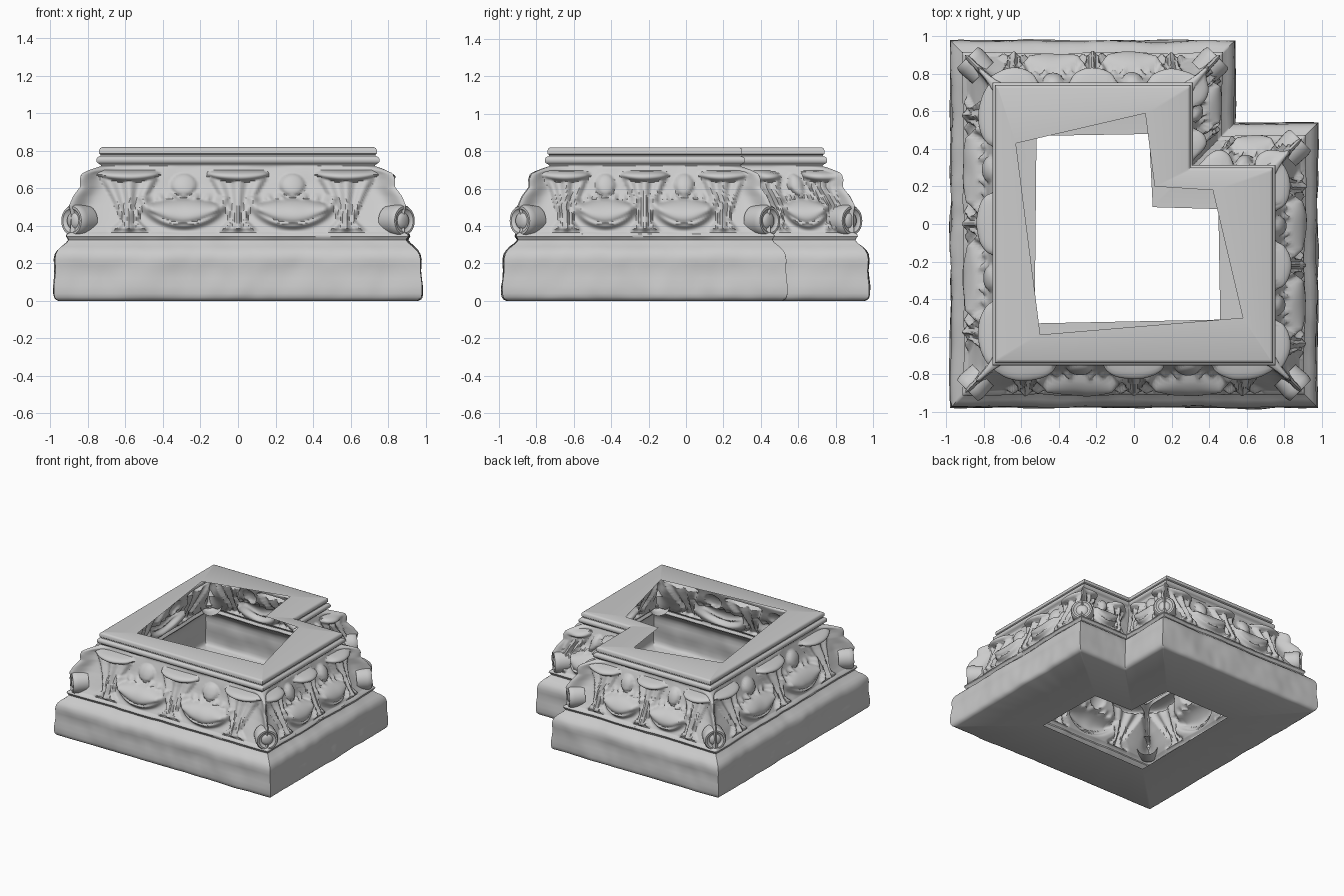
import bpy, bmesh, math
from mathutils import Vector, Matrix, noise

if "Cube" in bpy.data.objects:
    bpy.data.objects.remove(bpy.data.objects["Cube"])

# L-shaped plan at the top rim, counter-clockwise, and the two ragged openings
PLAN = [(-.74, -.74), (.74, -.74), (.74, .30), (.30, .30), (.30, .74), (-.74, .74)]
TOP_HOLE = [(-.50, -.59), (.58, -.50), (.42, .18), (.11, .20), (.06, .59), (-.63, .43)]
LOW_HOLE = [(-.53, -.53), (.46, -.51), (.45, .08), (.10, .09), (.08, .48), (-.52, .47)]
CONCAVE = 3

# Profile keys: (z, outward offset)
RIM = [(.82, -.016), (.816, -.006), (.806, 0), (.786, 0), (.78, -.008), (.774, -.008),
       (.768, .008), (.758, .014), (.742, .014), (.734, .006), (.726, -.008)]
BELL = [(.72, -.01), (.66, .012), (.60, .032), (.52, .068), (.45, .105), (.40, .13), (.365, .15)]
BASE = [(.357, .168), (.345, .172), (.335, .165), (.325, .16), (.31, .172), (.29, .198), (.27, .218),
        (.25, .23), (.22, .236), (.19, .234), (.16, .232), (.12, .236), (.08, .241),
        (.04, .242), (.02, .238), (.008, .23), (0, .215)]
# Height of the leaf running down each corner
RIDGE = [(.72, .0), (.70, .05), (.68, .085), (.65, .085), (.61, .07), (.56, .085),
         (.51, .085), (.46, .05), (.40, .02), (.36, 0)]


def lerp_keys(keys, z):
    for (z0, a), (z1, b) in zip(keys, keys[1:]):
        if z1 <= z <= z0:
            return a + (b - a) * (z0 - z) / (z0 - z1)
    return 0


def gauss(x, w):
    return math.exp(-(x / w) ** 2)


def dome(x, z, w, h):
    return math.sqrt(max(0, 1 - (x / w) ** 2 - (z / h) ** 2))


# Ornament layout per side: (curled tips, hanging lobes, lobe half width)
LONG = ([-.58, 0, .58], [-.29, .29], .23)
MEDIUM = ([-.42, 0, .42], [-.21, .21], .175)
SHORT = ([-.16, .14], [0], .13)
LAYOUT = [LONG, MEDIUM, SHORT, SHORT, MEDIUM, LONG]


def carving(x, z, layout):
    """Relief height of the leaf carving at x along a side, height z."""
    tips, lobes, w = layout
    h = 0
    for c in lobes:
        d = x - c
        # draped bowl outline, folds inside it and the eye-shaped lip
        r = math.hypot(d / w, (z - .57) / .17)
        if z < .58:
            fade = min(1, (.58 - z) / .03)
            h = max(h, .05 * gauss(r - .95, .13) * fade)
            if r < 1:
                h = max(h, fade * .022 * (1 - r) * (1 + math.cos(r * 22)))
        arc = .07 * max(0, 1 - (d / w) ** 2)
        mid = .475 + .03 * (d / w) ** 2
        if abs(z - mid) < arc:
            h = max(h, .075 * math.sqrt(1 - ((z - mid) / arc) ** 2) * min(1, arc / .03))
        # small bud above the bowl
        h = max(h, .035 * dome(d, z - .62, w * .3, .06))
    for c in tips:
        d = x - c
        # curled leaf tip
        h = max(h, .085 * dome(d, z - .665 - .5 * d * d, w * .72, .032))
        # tapering tongue with folds, flaring at its foot
        if z < .66:
            tw = w * (.2 + .5 * max(0, (z - .42) / .24) ** 1.3 + .35 * max(0, (.43 - z) / .07))
            q = abs(d) / tw
            if q < 1:
                fold = .7 + .3 * math.cos(q * 8)
                h = max(h, .05 * math.sqrt(1 - q * q) * fold * min(1, (z - .36) / .03))
    return h * min(1, max(0, (z - .362) / .02))


def build_shell():
    bell_rows = [(.72 - .355 * i / 48,) for i in range(49)]
    rows = RIM + [(z, lerp_keys(BELL, z)) for (z,) in bell_rows] + BASE
    bm = bmesh.new()
    loops = [[] for _ in range(len(rows) + 2)]
    for s in range(6):
        a, b = Vector(PLAN[s]), Vector(PLAN[(s + 1) % 6])
        d = (b - a).normalized()
        n = Vector((d.y, -d.x))
        end = (s + 1) % 6
        sa, sb = (-1 if s == CONCAVE else 1), (-1 if end == CONCAVE else 1)
        count = int((b - a).length * 90) + 12
        for i in range(count):
            t = i / count
            for k, hole, z in ((0, TOP_HOLE, .82), (len(rows) + 1, LOW_HOLE, 0)):
                p = Vector(hole[s]).lerp(Vector(hole[end]), t)
                loops[k].append(bm.verts.new((p.x, p.y, z)))
            for k, (z, base) in enumerate(rows):
                bell = .36 < z <= .72
                ridge = lerp_keys(RIDGE, z) if bell else 0
                oa = base + (ridge if sa > 0 else 0)
                ob = base + (ridge if sb > 0 else 0)
                p = (a - d * oa * sa).lerp(b + d * ob * sb, t)
                length = (b - a).length + oa * sa + ob * sb
                off = base
                if bell:
                    da, db = t * length, (1 - t) * length
                    ka, kb = gauss(da, .075), gauss(db, .075)
                    if i == 0:
                        ka, kb = 1, 0
                    off += (1 - max(ka, kb)) * carving((t - .5) * length, z, LAYOUT[s])
                    off += max(ka * (oa - base), kb * (ob - base))
                q = p + n * off
                if z < .72:  # weathered stone
                    v = Vector((q.x, q.y, z))
                    wob = noise.noise(v * 4) * .012 + noise.noise(v * 11) * .004
                    q += Vector((q.x, q.y)).normalized() * wob
                loops[k + 1].append(bm.verts.new((q.x, q.y, z)))
    m = len(loops[0])
    for upper, lower in zip(loops, loops[1:]):
        for i in range(m):
            j = (i + 1) % m
            bm.faces.new((upper[i], lower[i], lower[j], upper[j]))
    return finish(bm, "carved_base_shell")


def build_volutes():
    # round scroll end at each outer corner, facing along the diagonal
    prof = [(.08, -.08), (.086, 0), (.084, .025), (.076, .038), (.064, .038), (.056, .028),
            (.044, .026), (.036, .034), (.02, .04)]
    bm = bmesh.new()
    seg = 32
    for k, (x, y) in enumerate(PLAN):
        if k == CONCAVE:
            continue
        sx = -1 if k in (0, 5) else 1
        sy = -1 if k in (0, 1) else 1
        axis = Vector((sx, sy, 0)).normalized()
        mat = Matrix.Translation((x + sx * .122, y + sy * .122, .428)) @ \
            axis.to_track_quat('Z', 'Y').to_matrix().to_4x4()
        rings = [[bm.verts.new(mat @ Vector((r * math.cos(2 * math.pi * i / seg),
                                             r * math.sin(2 * math.pi * i / seg), h)))
                  for i in range(seg)] for r, h in prof]
        for r0, r1 in zip(rings, rings[1:]):
            for i in range(seg):
                j = (i + 1) % seg
                bm.faces.new((r0[i], r0[j], r1[j], r1[i]))
        bm.faces.new(rings[-1])
    return finish(bm, "corner_volutes")


def finish(bm, name):
    mesh = bpy.data.meshes.new(name)
    bm.to_mesh(mesh)
    bm.free()
    ob = bpy.data.objects.new(name, mesh)
    bpy.context.collection.objects.link(ob)
    bpy.ops.object.select_all(action='DESELECT')
    ob.select_set(True)
    bpy.context.view_layer.objects.active = ob
    bpy.ops.object.shade_smooth_by_angle(angle=math.radians(50))
    return ob


build_shell()
build_volutes()
